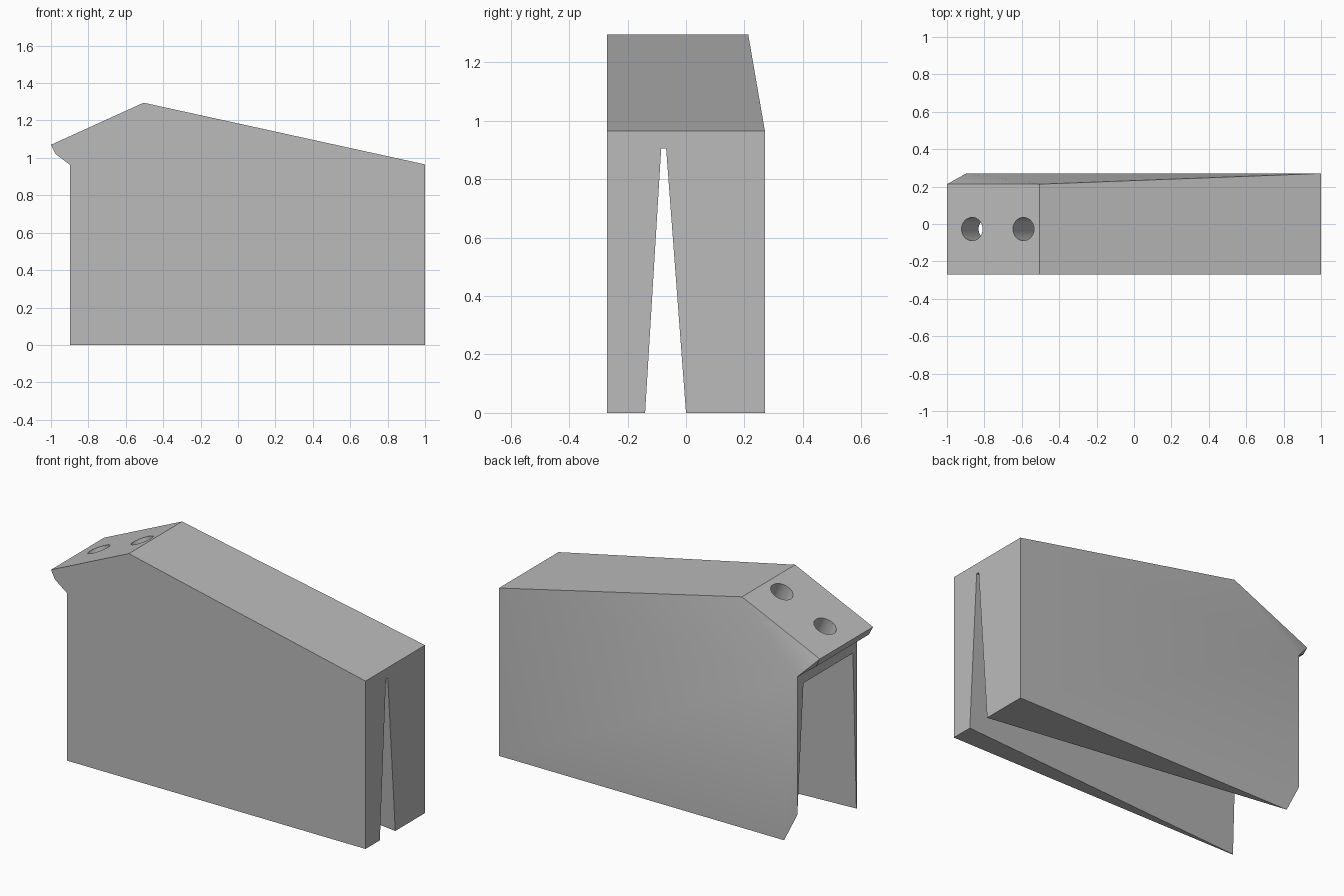
import bpy, bmesh, math
from mathutils import Matrix, Vector

cube = bpy.data.objects.get("Cube")
if cube:
    bpy.data.objects.remove(cube, do_unlink=True)

grey = bpy.data.materials.new("plain grey")
grey.use_nodes = True
colour = (0.5, 0.5, 0.5, 1)
grey.diffuse_color = colour
grey.node_tree.nodes["Principled BSDF"].inputs["Base Color"].default_value = colour


def make_object(name, bm):
    bmesh.ops.recalc_face_normals(bm, faces=bm.faces)
    mesh = bpy.data.meshes.new(name)
    bm.to_mesh(mesh)
    bm.free()
    mesh.materials.append(grey)
    obj = bpy.data.objects.new(name, mesh)
    bpy.context.collection.objects.link(obj)
    return obj


def loft(bm, ring_a, ring_b):
    """Side faces between two rings of vertices."""
    n = len(ring_a)
    for i in range(n):
        j = (i + 1) % n
        bm.faces.new((ring_a[i], ring_a[j], ring_b[j], ring_b[i]))


# Body: side profile with a sloped back shoulder (x, z, back y)
FRONT, BACK, SHOULDER = -0.27, 0.27, 0.213
PEAK, LIP = Vector((-0.505, 0, 1.295)), Vector((-1, 0, 1.07))
profile = [(-0.897, 0, BACK), (1, 0, BACK), (1, 0.965, BACK),
           (PEAK.x, PEAK.z, SHOULDER), (LIP.x, LIP.z, SHOULDER),
           (-0.975, 1.02, SHOULDER), (-0.897, 0.962, BACK)]
bm = bmesh.new()
front = [bm.verts.new((x, FRONT, z)) for x, z, y in profile]
back = [bm.verts.new((x, y, z)) for x, z, y in profile]
loft(bm, front, back)
bm.faces.new(front)
for ids in ((0, 1, 2, 6), (2, 3, 6), (3, 4, 6), (4, 5, 6)):
    bm.faces.new([back[i] for i in ids])
body = make_object("wedge_body", bm)

# Slot: tapers upward and flares from the right end to the lipped end
NARROW, WIDE = 1.0, -0.9
ROOF, FLOOR = 0.905, -0.02
# for each wall: narrow end bottom/top y, wide end bottom/top y
walls = {"front": (-0.14, -0.085, -0.267, -0.235),
         "back": (0.0, -0.068, 0.283, 0.215)}


def wall_point(wall, x, z):
    nb, nt, wb, wt = walls[wall]
    t, s = (NARROW - x) / (NARROW - WIDE), z / ROOF
    y = (1 - t) * (nb + s * (nt - nb)) + t * (wb + s * (wt - wb))
    return (x, y, z)


bm = bmesh.new()
rings = []
for x in (1.01, -0.95):
    corners = (("front", FLOOR), ("back", FLOOR), ("back", ROOF), ("front", ROOF))
    rings.append([bm.verts.new(wall_point(w, x, z)) for w, z in corners])
    bm.faces.new(rings[-1])
loft(bm, *rings)
cutters = [make_object("slot_cutter", bm)]

# Two round holes, square to the short top slope
slope = (PEAK - LIP).normalized()
normal = Vector((-slope.z, 0, slope.x))
for x in (-0.866, -0.591):
    centre = LIP.lerp(PEAK, (x - LIP.x) / (PEAK.x - LIP.x))
    centre.y = -0.027
    bm = bmesh.new()
    place = (Matrix.Translation(centre - normal * 0.2)
             @ normal.to_track_quat('Z', 'Y').to_matrix().to_4x4())
    bmesh.ops.create_cone(bm, cap_ends=True, segments=40, radius1=0.062,
                          radius2=0.062, depth=0.6, matrix=place)
    cutters.append(make_object("hole_cutter", bm))

# Cut the slot and holes, then drop the cutters
bpy.ops.object.select_all(action='DESELECT')
bpy.context.view_layer.objects.active = body
body.select_set(True)
for cutter in cutters:
    cutter.hide_render = True
    cut = body.modifiers.new("cut", 'BOOLEAN')
    cut.operation = 'DIFFERENCE'
    cut.solver = 'EXACT'
    cut.object = cutter
    bpy.ops.object.modifier_apply(modifier=cut.name)
    bpy.data.objects.remove(cutter, do_unlink=True)

bpy.ops.object.shade_smooth_by_angle(angle=math.radians(25))
